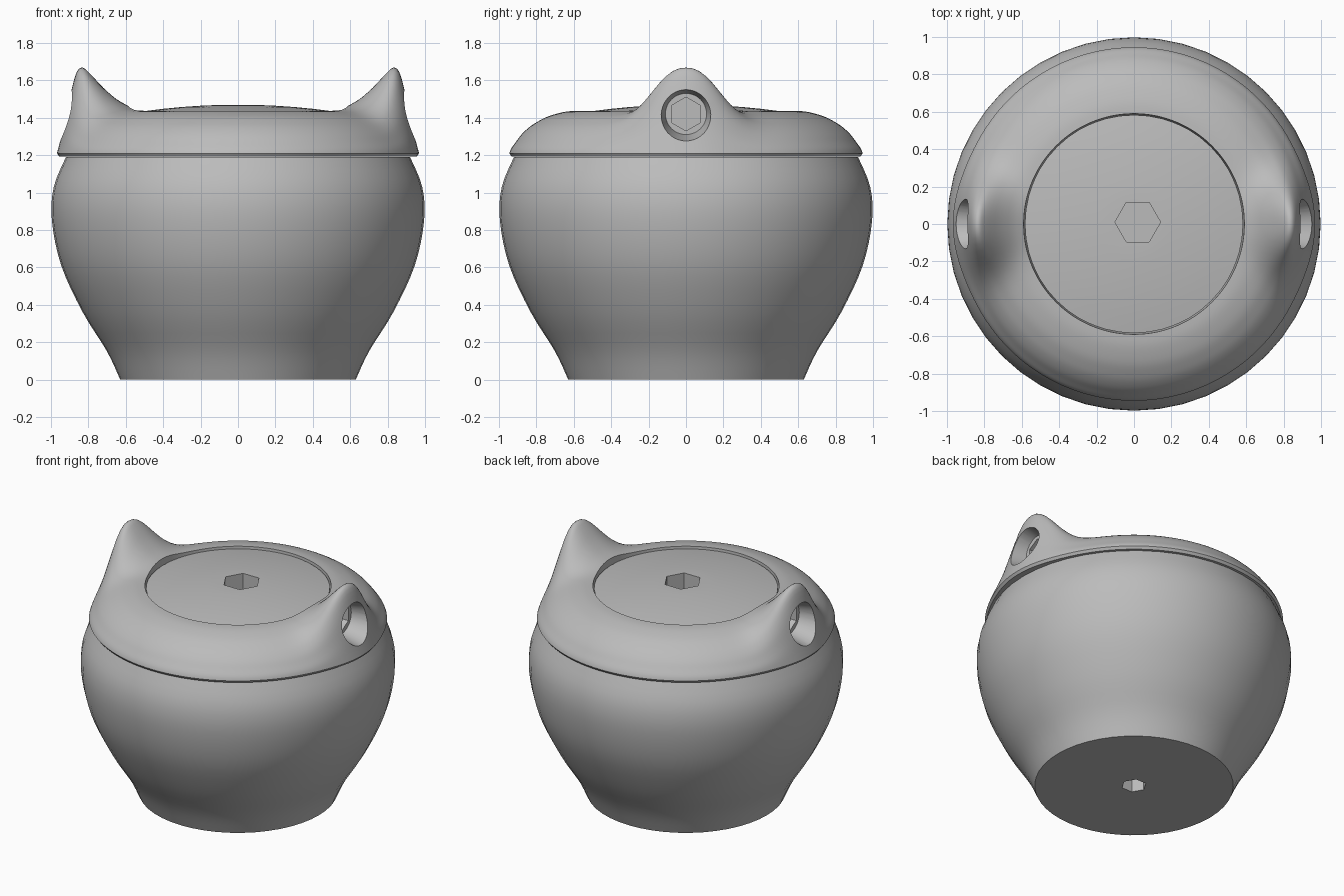
import bpy, bmesh, math
from mathutils import Matrix

if "Cube" in bpy.data.objects:
    bpy.data.objects.remove(bpy.data.objects["Cube"])

grey = bpy.data.materials.new("warm_grey")
grey.diffuse_color = (0.5, 0.5, 0.5, 1)
grey.use_nodes = True
grey.node_tree.nodes["Principled BSDF"].inputs["Base Color"].default_value = grey.diffuse_color


def smooth_path(pts, steps):
    """Catmull-Rom curve through the profile points."""
    out = []
    for i in range(len(pts) - 1):
        p0, p1 = pts[max(i - 1, 0)], pts[i]
        p2, p3 = pts[i + 1], pts[min(i + 2, len(pts) - 1)]
        for s in range(steps):
            t = s / steps
            out.append(tuple(0.5 * (2 * b + (c - a) * t + (2 * a - 5 * b + 4 * c - d) * t * t
                                    + (3 * b - a - 3 * c + d) * t ** 3)
                             for a, b, c, d in zip(p0, p1, p2, p3)))
    return out + [pts[-1]]


def make_object(name, bm):
    bmesh.ops.recalc_face_normals(bm, faces=bm.faces)
    me = bpy.data.meshes.new(name)
    bm.to_mesh(me)
    bm.free()
    me.materials.append(grey)
    ob = bpy.data.objects.new(name, me)
    bpy.context.collection.objects.link(ob)
    return ob


def revolve(name, profile_at, sides, closed):
    """Sweep a profile (r, z) that may change with the angle around z."""
    bm = bmesh.new()
    cols = []
    for i in range(sides):
        a = 2 * math.pi * i / sides
        cols.append([bm.verts.new((r * math.cos(a), r * math.sin(a), z)) for r, z in profile_at(a)])
    n = len(cols[0])
    for i in range(sides):
        c, d = cols[i], cols[(i + 1) % sides]
        for j in range(n if closed else n - 1):
            k = (j + 1) % n
            bm.faces.new((c[j], d[j], d[k], c[k]))
    if not closed:
        bm.faces.new([c[0] for c in cols])
        bm.faces.new([c[-1] for c in cols])
    return make_object(name, bm)


def cut(ob, sides, r1, r2, depth, matrix):
    """Subtract a prism or cone from a part."""
    bm = bmesh.new()
    bmesh.ops.create_cone(bm, cap_ends=True, segments=sides, radius1=r1, radius2=r2,
                          depth=depth, matrix=matrix)
    cutter = make_object("cutter", bm)
    cutter.hide_render = True
    mod = ob.modifiers.new("hole", 'BOOLEAN')
    mod.operation, mod.solver, mod.object = 'DIFFERENCE', 'EXACT', cutter
    bpy.context.view_layer.objects.active = ob
    bpy.ops.object.modifier_apply(modifier=mod.name)
    bpy.data.objects.remove(cutter)


# pot body with a hexagonal socket underneath
body_line = smooth_path([(0.63, 0), (0.70, 0.15), (0.83, 0.36), (0.945, 0.61), (0.995, 0.85),
                         (0.985, 1.03), (0.92, 1.19)], 4)
body = revolve("pot_body", lambda a: body_line, 48, False)
cut(body, 6, 0.08, 0.08, 0.6, Matrix.Rotation(math.pi / 2, 4, 'Z'))

# lid ring: plain section blended into a pointed lug section at +x and -x
plain = smooth_path([(0.59, 1.437), (0.64, 1.433), (0.69, 1.422), (0.75, 1.402), (0.80, 1.375),
                     (0.84, 1.348), (0.88, 1.31), (0.91, 1.27), (0.935, 1.235), (0.945, 1.21)], 3)
lug = smooth_path([(0.59, 1.465), (0.65, 1.50), (0.72, 1.56), (0.79, 1.635), (0.83, 1.668),
                   (0.862, 1.645), (0.89, 1.55), (0.92, 1.41), (0.945, 1.30), (0.968, 1.21)], 3)


def ring_section(a):
    w = math.exp(-abs(0.84 * math.sin(a) / 0.235) ** 2.3)
    top = [(p[0] + (q[0] - p[0]) * w, p[1] + (q[1] - p[1]) * w) for p, q in zip(plain, lug)]
    # the skirt stays slightly wider on the lug axis
    return top + [(top[-1][0] - 0.012, 1.193), (0.58, 1.193)]


ring = revolve("lid_ring", ring_section, 144, True)
for side in (1, -1):
    turn = Matrix.Rotation(side * math.pi / 2, 4, 'Y')
    cut(ring, 40, 0.11, 0.16, 0.22, Matrix.Translation((side * 0.91, 0, 1.42)) @ turn)
    cut(ring, 6, 0.09, 0.09, 0.16, Matrix.Translation((side * 0.80, 0, 1.42)) @ turn
        @ Matrix.Rotation(math.pi / 2, 4, 'Z'))

# slightly domed centre plate with a hexagonal socket
dome = [(0.583, 1.2), (0.583, 1.422)] + [(r, 1.47 - 0.138 * r * r) for r in (0.5, 0.4, 0.3, 0.2)]
dome.append((0.14, 1.467))
plate = revolve("lid_plate", lambda a: dome, 48, False)
cut(plate, 6, 0.122, 0.122, 0.5, Matrix.Translation((0.02, 0.01, 1.5))
    @ Matrix.Rotation(math.pi / 2, 4, 'Z'))

# smooth shading with sharp rims
for ob in (body, ring, plate):
    bpy.ops.object.select_all(action='DESELECT')
    ob.select_set(True)
    bpy.context.view_layer.objects.active = ob
    bpy.ops.object.shade_smooth_by_angle(angle=math.radians(35))
